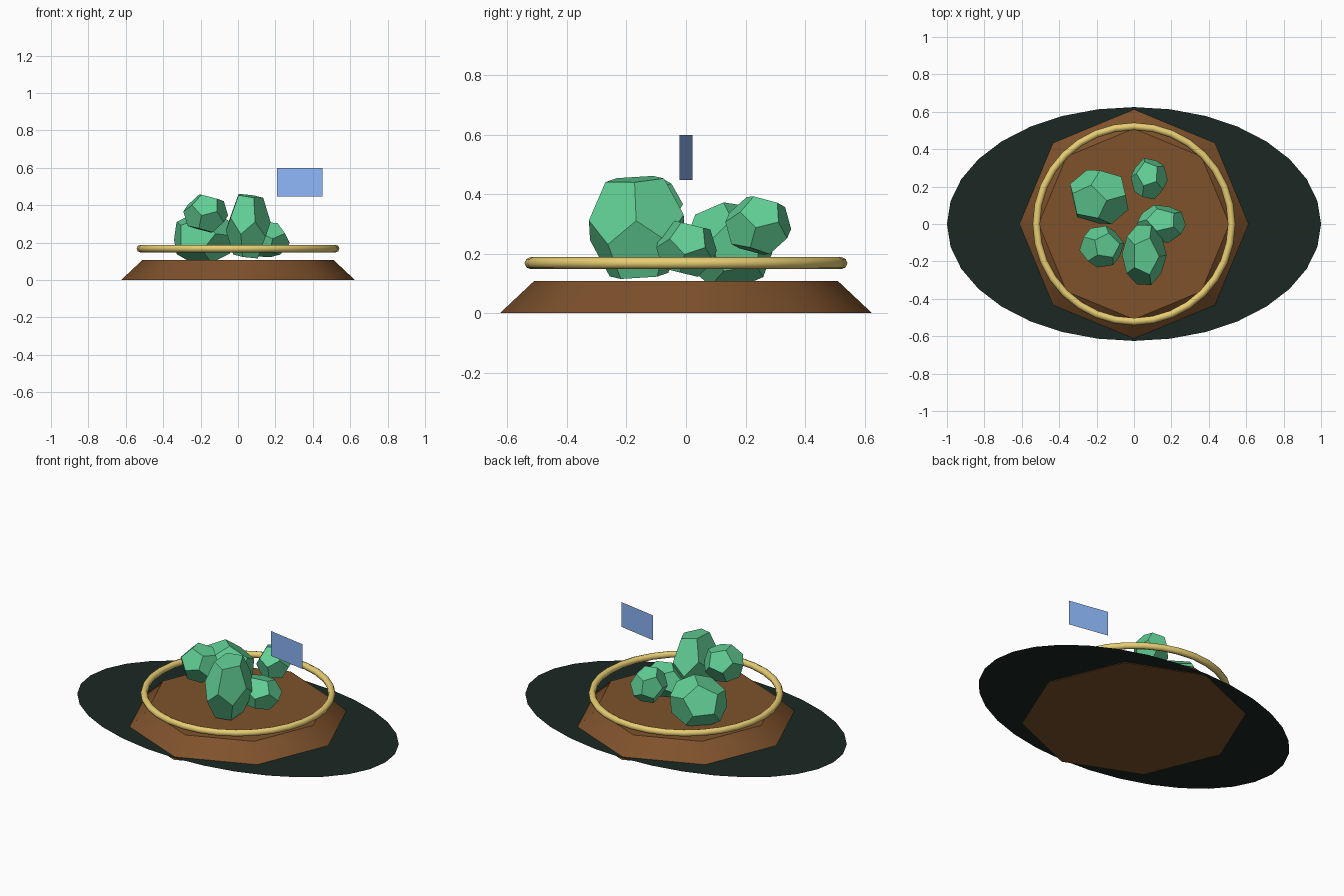
import bpy, bmesh, math
from mathutils import Vector, Matrix

if "Cube" in bpy.data.objects:
    bpy.data.objects.remove(bpy.data.objects["Cube"])


def material(name, color):
    m = bpy.data.materials.new(name)
    m.diffuse_color = color
    m.use_nodes = True
    m.node_tree.nodes["Principled BSDF"].inputs["Base Color"].default_value = m.diffuse_color
    return m


def finish(obj, name, mat, smooth=None):
    obj.name = name
    obj.data.materials.append(mat)
    if smooth:
        bpy.ops.object.shade_smooth_by_angle(angle=math.radians(smooth))
    return obj


wood = material("wood", (0.21, 0.084, 0.025, 1))
brass = material("brass", (0.80, 0.61, 0.17, 1))
jade = material("jade", (0.12, 0.62, 0.30, 1))
shade = material("shade", (0.011, 0.022, 0.017, 1))
glass = material("glass", (0.27, 0.47, 0.95, 0.7))

# octagonal tapered plinth, corners on the axes
bpy.ops.mesh.primitive_cone_add(vertices=8, radius1=0.625, radius2=0.51, depth=0.108,
                                location=(0, 0, 0.054))
finish(bpy.context.object, "plinth", wood, 40)

# flat oval ground disc
bpy.ops.mesh.primitive_circle_add(vertices=32, radius=1, fill_type='NGON', location=(0, 0, 0.012))
disc = finish(bpy.context.object, "oval_disc", shade)
disc.scale = (1, 0.625, 1)

# floating ring
bpy.ops.mesh.primitive_torus_add(major_segments=32, minor_segments=8, major_radius=0.522,
                                 minor_radius=0.02, location=(0, 0, 0.168))
finish(bpy.context.object, "ring", brass, 50)

# thin upright panel, slightly turned
bpy.ops.mesh.primitive_plane_add(size=1, location=(0.33, 0, 0.523),
                                 rotation=(math.pi / 2, 0, -math.atan2(0.043, 0.245)))
panel = finish(bpy.context.object, "panel", glass)
panel.scale = (0.249, 0.152, 1)


def rock(name, lo, hi, facing, roll):
    """Dodecahedron with one face towards 'facing', stretched to fill the box lo..hi."""
    seed = bmesh.new()
    bmesh.ops.create_icosphere(seed, subdivisions=1, radius=1)
    centres = [f.calc_center_median() for f in seed.faces]
    seed.verts.ensure_lookup_table()
    axis = seed.verts[0].co.normalized()
    d = Vector(facing).normalized()
    rot = Matrix.Rotation(math.radians(roll), 3, d) @ axis.rotation_difference(d).to_matrix()
    seed.free()
    pts = [rot @ c for c in centres]
    mn = [min(p[i] for p in pts) for i in range(3)]
    mx = [max(p[i] for p in pts) for i in range(3)]
    bm = bmesh.new()
    for p in pts:
        bm.verts.new([lo[i] + (p[i] - mn[i]) / (mx[i] - mn[i]) * (hi[i] - lo[i])
                      for i in range(3)])
    bmesh.ops.convex_hull(bm, input=bm.verts[:])
    bmesh.ops.dissolve_limit(bm, angle_limit=math.radians(3), verts=bm.verts[:], edges=bm.edges[:])
    bmesh.ops.recalc_face_normals(bm, faces=bm.faces[:])
    me = bpy.data.meshes.new(name)
    bm.to_mesh(me)
    bm.free()
    obj = bpy.data.objects.new(name, me)
    bpy.context.collection.objects.link(obj)
    finish(obj, name, jade)


# cluster of faceted rocks
rock("rock_back_left", (-0.342, 0.0, 0.08), (-0.03, 0.29, 0.372), (-0.58, 0.69, 0.42), 20)
rock("rock_back_right", (-0.018, 0.132, 0.197), (0.18, 0.353, 0.392), (0.8, 0.1, 0.5), 10)
rock("rock_right", (0.017, -0.1, 0.122), (0.277, 0.103, 0.31), (0.0, 0.25, 1), 35)
rock("rock_front_left", (-0.292, -0.232, 0.255), (-0.053, -0.01, 0.456), (0.0, -0.85, 0.5), 36)
rock("rock_front", (-0.065, -0.326, 0.115), (0.174, -0.004, 0.461), (0.75, -0.55, 0.36), 0)
